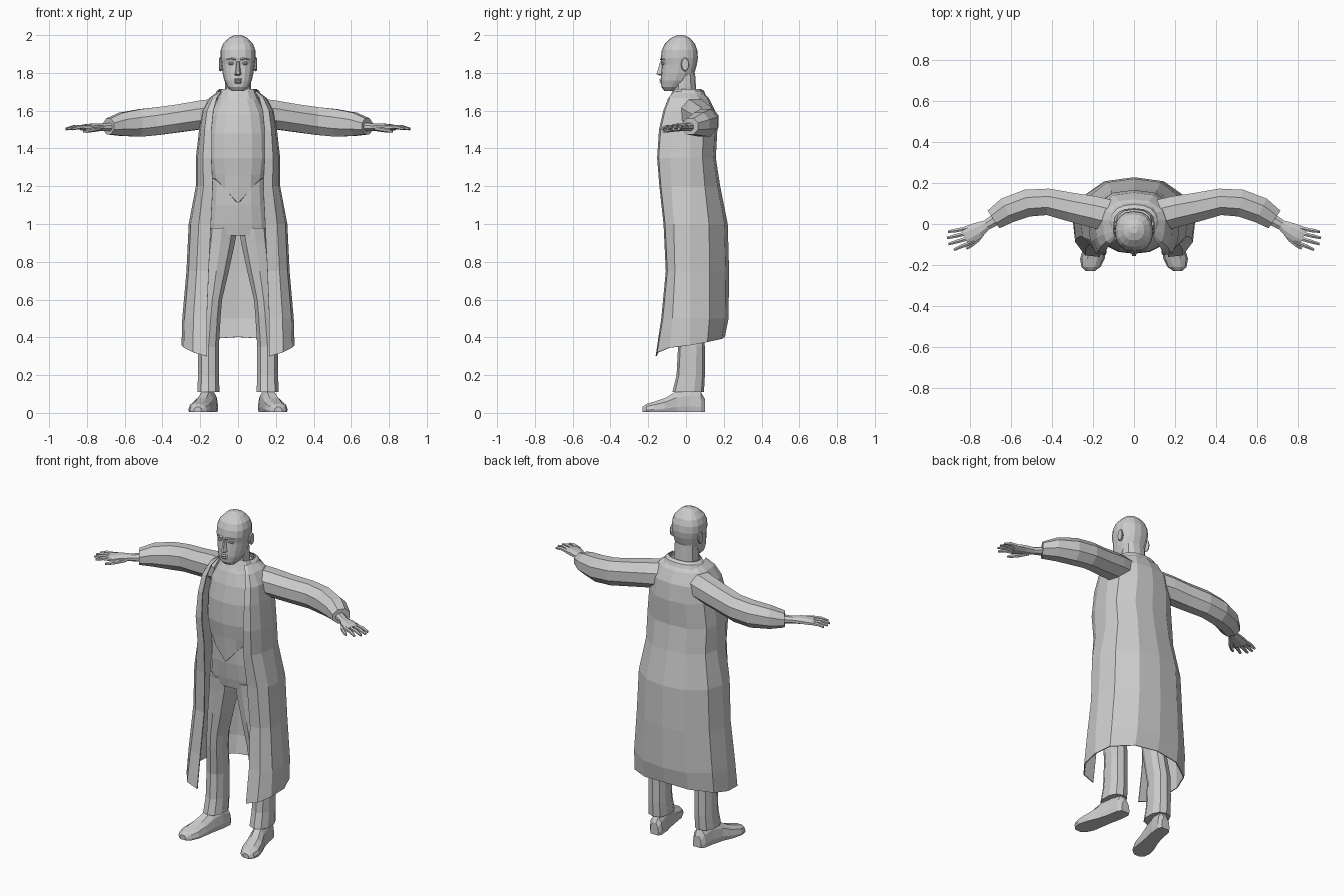
import bpy, bmesh
from math import sin, cos, pi, copysign
from mathutils import Vector


def loft(name, rings, closed=True, caps=True):
    """Skin a list of equal-length point rings with flat quads."""
    bm = bmesh.new()
    vs = [[bm.verts.new(p) for p in r] for r in rings]
    n = len(rings[0])
    for a, b in zip(vs, vs[1:]):
        for i in range(n if closed else n - 1):
            j = (i + 1) % n
            bm.faces.new((a[i], a[j], b[j], b[i]))
    if caps:
        bm.faces.new(vs[0])
        bm.faces.new(vs[-1])
    bmesh.ops.recalc_face_normals(bm, faces=bm.faces)
    me = bpy.data.meshes.new(name)
    bm.to_mesh(me)
    bm.free()
    ob = bpy.data.objects.new(name, me)
    bpy.context.collection.objects.link(ob)
    return ob


def oval(z, xc, hw, yf, yb, n=12, p=0.85):
    """Horizontal rounded ring from front yf to back yb."""
    sp = lambda v: copysign(abs(v) ** p, v)
    yc, ry = (yf + yb) / 2, (yb - yf) / 2
    return [(xc + hw * sp(sin(2 * pi * i / n)), yc - ry * sp(cos(2 * pi * i / n)), z)
            for i in range(n)]


def tube(name, path, n=8, caps=True):
    """Limb along a path of (x, y, z, horizontal radius, vertical radius)."""
    pts = [Vector(p[:3]) for p in path]
    rings = []
    for k, p in enumerate(path):
        d = pts[min(k + 1, len(pts) - 1)] - pts[max(k - 1, 0)]
        side = Vector((-d.y, d.x, 0)).normalized()
        rings.append([pts[k] + side * p[3] * cos(2 * pi * (i + .5) / n)
                      + Vector((0, 0, p[4] * sin(2 * pi * (i + .5) / n))) for i in range(n)])
    return loft(name, rings, caps=caps)


def flip(path, s):
    return [(s * p[0],) + tuple(p[1:]) for p in path]


# Head, neck and face
loft("head", [oval(z, 0, w, f, b, 16) for z, w, f, b in [
    (1.705, .035, -.115, -.06), (1.725, .056, -.13, -.02), (1.76, .073, -.134, .02),
    (1.80, .082, -.132, .045), (1.845, .088, -.128, .058), (1.88, .093, -.134, .063),
    (1.92, .092, -.128, .06), (1.955, .079, -.112, .047), (1.985, .05, -.08, .02),
    (2.0, .018, -.045, -.01)]])
loft("neck", [oval(z, 0, w, f, b) for z, w, f, b in [
    (1.63, .085, -.07, .075), (1.69, .07, -.065, .055), (1.80, .068, -.07, .048)]])
loft("nose", [[(-w, -.125, z), (-w * .4, y, z), (w * .4, y, z), (w, -.125, z)]
              for z, w, y in [(1.785, .016, -.135), (1.793, .02, -.157),
                              (1.815, .014, -.15), (1.86, .009, -.137)]])
loft("lips", [[(-.026, -.12, z), (-.012, y, z), (.012, y, z), (.026, -.12, z)]
              for z, y in [(1.745, -.134), (1.752, -.141), (1.758, -.137), (1.764, -.141), (1.771, -.135)]])
for s in (-1, 1):
    loft("ear", [[(s * (.082 + .012 * k), -.01 + k * .004 + .022 * cos(a * pi / 4) * r,
                   1.845 + .038 * sin(a * pi / 4) * r) for a in range(8)]
                 for k, r in ((0, .75), (1, 1), (1.5, .85))])
    loft("brow", [[(s * x, y, z), (s * x, y - .008, z + .004), (s * x, y, z + .012)]
                  for x, y, z in [(.012, -.131, 1.866), (.035, -.126, 1.872), (.06, -.108, 1.866)]])
    loft("eye", [oval(1.85 + .011 * sin(t), s * .035, .017 * cos(t), -.118 - .012 * cos(t),
                      -.118 + .012 * cos(t), 8, 1) for t in (-1.3, -.6, 0, .6, 1.3)])

# Shirt, with a pointed front hem
shirt = [oval(z, 0, w, f, b, 16) for z, w, f, b in [
    (1.69, .09, -.075, .075), (1.65, .115, -.098, .10), (1.58, .15, -.123, .12),
    (1.48, .165, -.143, .13), (1.35, .17, -.145, .125), (1.26, .158, -.133, .12)]]
hem = oval(1.1, 0, .158, -.122, .11, 16)
shirt.append([(x, y, min(1.24, 1.11 + abs(x) * 1.1) if y < 0 else 1.12) for x, y, z in hem])
loft("shirt", shirt)
loft("shirt_collar", [oval(1.66, 0, .11, -.092, .09), oval(1.715, 0, .088, -.066, .072)], caps=False)

# Trousers
loft("hips", [oval(z, 0, w, f, b, 16) for z, w, f, b in [
    (1.27, .148, -.118, .105), (1.1, .158, -.113, .11), (1.0, .168, -.1, .11), (.94, .165, -.088, .1)]])
for s in (-1, 1):
    loft("trouser_leg", [oval(z, s * x, w, f, b, 10) for z, x, w, f, b in [
        (.98, .084, .083, -.095, .108), (.90, .093, .08, -.088, .1), (.75, .115, .069, -.08, .085),
        (.6, .136, .054, -.072, .075), (.52, .143, .054, -.065, .078), (.35, .156, .057, -.042, .1),
        (.2, .156, .058, -.05, .1), (.11, .157, .061, -.072, .095)]])

# Shoes: flat-soled sections from heel to toe
for s in (-1, 1):
    loft("shoe", [[(s * (x + a * w), y, b * h + .004) for a, b in
                   ((-1, .25), (-.92, 0), (.92, 0), (1, .25), (.85, .7), (.4, 1), (-.4, 1), (-.85, .7))]
                  for y, x, w, h in [(.1, .145, .028, .07), (.08, .147, .042, .105), (.02, .155, .045, .125),
                                     (-.05, .172, .047, .11), (-.11, .19, .056, .075),
                                     (-.17, .203, .06, .055), (-.21, .21, .046, .043),
                                     (-.23, .213, .02, .028)]])

# Long open coat: half section mirrored across the back seam
coat = []
for z, fx, fy, sx, by in [
        (1.70, .088, -.062, .103, .085), (1.665, .112, -.092, .15, .118), (1.6, .13, -.117, .188, .15),
        (1.5, .14, -.14, .203, .163), (1.35, .14, -.15, .22, .155), (1.2, .133, -.138, .22, .178),
        (1.0, .143, -.116, .258, .218), (.75, .155, -.104, .27, .225), (.5, .165, -.128, .292, .222),
        (.38, .165, -.158, .296, .203)]:
    drop = (-.08, -.06, -.035, -.022, -.005, .012, .022) if z < .4 else (0,) * 7
    half = [(fx, fy), (fx * .45 + sx * .55, fy + .008), (sx * .96, fy * .55), (sx, .02),
            (sx * .9, by * .55), (sx * .5, by * .92), (0, by)]
    right = [(x, y, z + d) for (x, y), d in zip(half, drop)]
    coat.append(right + [(-x, y, h) for x, y, h in right[-2::-1]])
ob = loft("coat", coat, closed=False, caps=False)
thick = ob.modifiers.new("cloth", "SOLIDIFY")
thick.thickness = .006
thick.offset = 0

# Coat collar standing around the back of the neck
band = lambda z, w, f, b: oval(z, 0, w, f, b, 16)[3:14]
ob = loft("coat_collar", [band(1.66, .135, -.1, .115), band(1.705, .112, -.07, .095),
                          band(1.715, .098, -.06, .075)], closed=False, caps=False)

# Sleeves and hands
sleeve = [(.12, .04, 1.585, .085, .085), (.2, .06, 1.577, .083, .082), (.31, .083, 1.56, .076, .08),
          (.42, .108, 1.545, .07, .08), (.52, .102, 1.535, .072, .079),
          (.62, .066, 1.528, .069, .066), (.685, .022, 1.517, .056, .046)]
palm = [(.66, .03, 1.515, .032, .026), (.72, -.005, 1.512, .027, .02), (.76, -.03, 1.513, .042, .021),
        (.80, -.05, 1.512, .049, .018), (.826, -.062, 1.51, .047, .015)]
# finger root (x, y), tip (x, y)
fingers = [((.83, -.025), (.907, -.038)), ((.825, -.048), (.912, -.068)),
           ((.815, -.071), (.905, -.098)), ((.80, -.09), (.878, -.126))]
for s in (-1, 1):
    tube("sleeve", flip(sleeve, s))
    tube("palm", flip(palm, s))
    for (x0, y0), (x1, y1) in fingers:
        mx, my = (x0 + x1) / 2, (y0 + y1) / 2
        tube("finger", flip([(x0 - .02, y0 + .005, 1.512, .011, .012), (mx, my, 1.513, .0105, .011),
                             (x1, y1, 1.503, .007, .007)], s), 6)
    tube("thumb", flip([(.735, -.035, 1.507, .016, .016), (.765, -.078, 1.5, .014, .013),
                        (.80, -.108, 1.493, .011, .01), (.818, -.12, 1.49, .006, .006)], s), 6)
